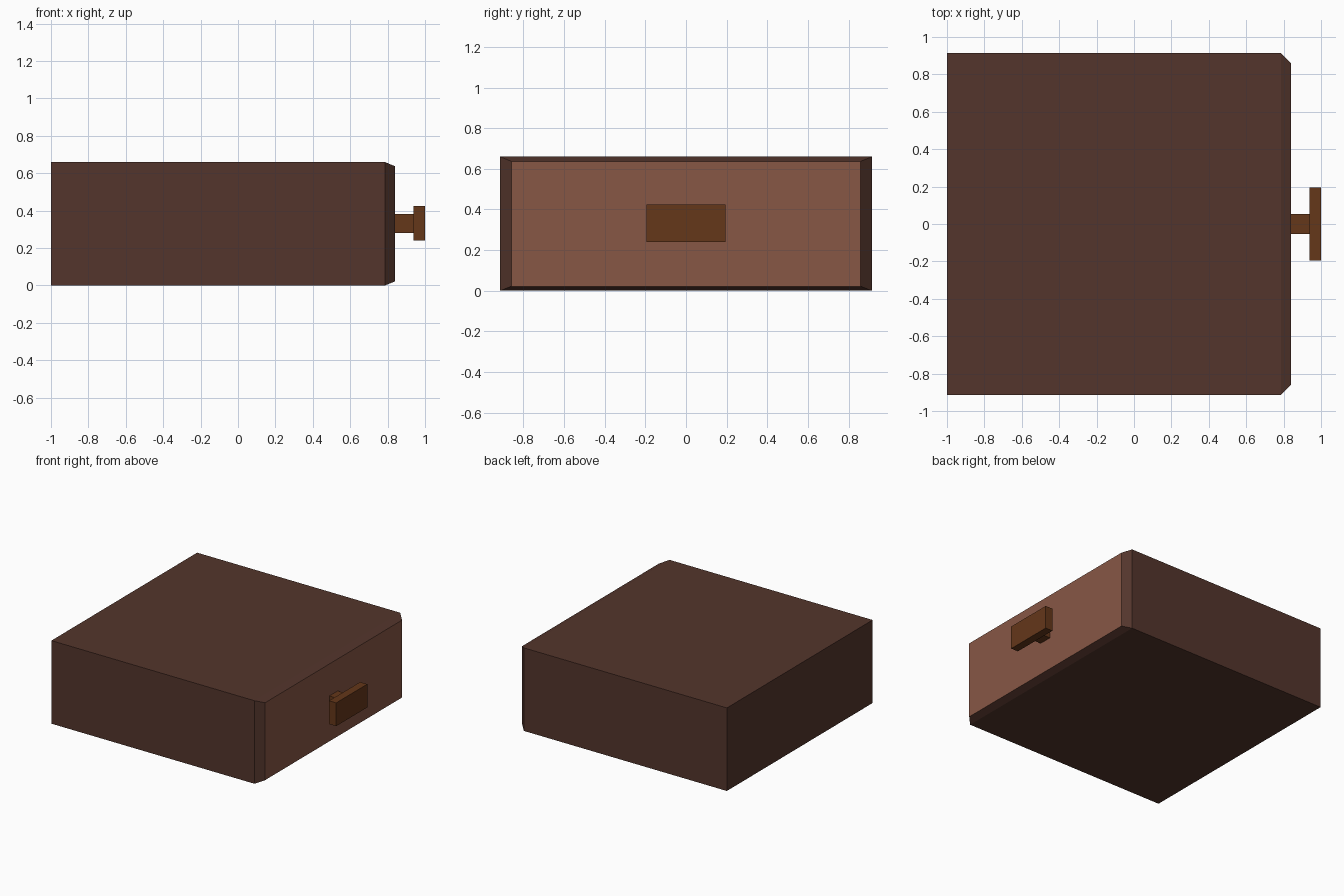
import bpy, bmesh

if "Cube" in bpy.data.objects:
    bpy.data.objects.remove(bpy.data.objects["Cube"])


def material(name, rgb):
    m = bpy.data.materials.new(name)
    m.diffuse_color = (*rgb, 1)
    m.use_nodes = True
    m.node_tree.nodes["Principled BSDF"].inputs["Base Color"].default_value = m.diffuse_color
    return m


dark_wood = material("dark_wood", (0.088, 0.036, 0.025))
light_wood = material("light_wood", (0.245, 0.095, 0.06))
handle_wood = material("handle_wood", (0.128, 0.038, 0.010))


def box(name, lo, hi, mat):
    bm = bmesh.new()
    bmesh.ops.create_cube(bm, size=1)
    for v in bm.verts:
        v.co = [lo[i] if v.co[i] < 0 else hi[i] for i in range(3)]
    me = bpy.data.meshes.new(name)
    bm.to_mesh(me)
    bm.free()
    me.materials.append(mat)
    ob = bpy.data.objects.new(name, me)
    bpy.context.collection.objects.link(ob)
    return ob


# Drawer body, with its front end extruded and narrowed into a chamfered panel
drawer = box("drawer_body", (-1, -0.915, 0), (0.785, 0.915, 0.66), dark_wood)
drawer.data.materials.append(light_wood)
bm = bmesh.new()
bm.from_mesh(drawer.data)
front = max(bm.faces, key=lambda f: f.calc_center_median().x)
bmesh.ops.inset_region(bm, faces=[front], thickness=0.02)
for v in front.verts:
    v.co.x = 0.84
    v.co.y = 0.86 if v.co.y > 0 else -0.86
    v.co.z = 0.637 if v.co.z > 0.33 else 0.022
front.material_index = 1
bm.normal_update()
bm.to_mesh(drawer.data)
bm.free()

# Handle: short stem and wide pull plate
box("handle_stem", (0.83, -0.053, 0.28), (0.94, 0.053, 0.383), handle_wood)
box("handle_plate", (0.937, -0.195, 0.24), (1, 0.195, 0.425), handle_wood)
